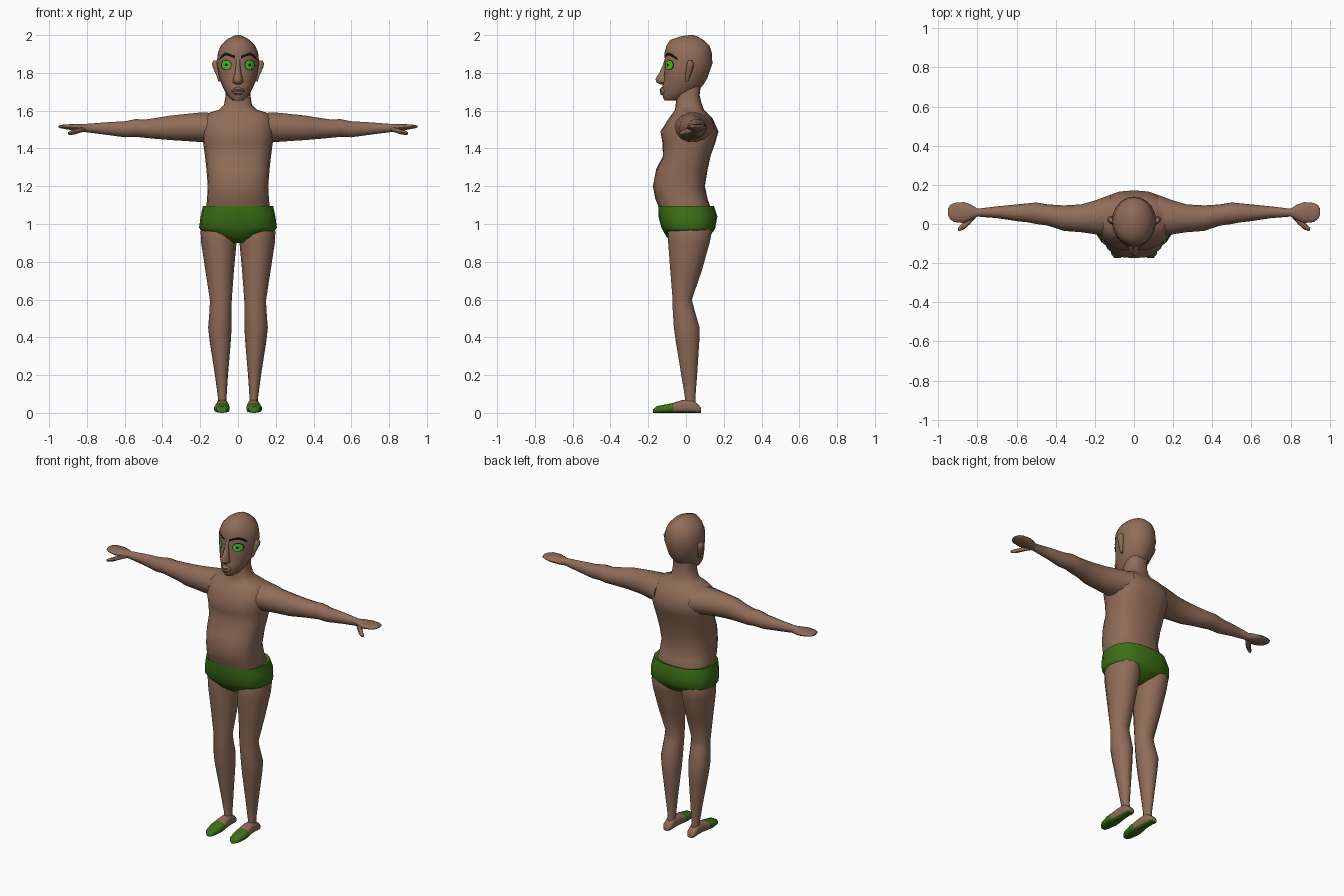
import bpy, math
from mathutils import Vector
from mathutils.bvhtree import BVHTree


def material(name, rgb):
    m = bpy.data.materials.new(name)
    m.diffuse_color = (*rgb, 1)
    return m


SKIN = material("skin", (0.28, 0.15, 0.098))
CLOTH = material("green cloth", (0.045, 0.16, 0.008))
IRIS = material("bright green", (0.08, 0.55, 0.015))
BLACK = material("black", (0.006, 0.006, 0.006))


def make(name, verts, faces, mats, mirror=False, angle=50):
    me = bpy.data.meshes.new(name)
    me.from_pydata(verts, [], faces)
    for m in mats:
        me.materials.append(m)
    me.shade_smooth()
    me.set_sharp_from_angle(angle=math.radians(angle))
    ob = bpy.data.objects.new(name, me)
    bpy.context.collection.objects.link(ob)
    if mirror:
        ob.modifiers.new("mirror", 'MIRROR').use_mirror_merge = False
    return ob


# Each ring: position on the axis, then low/high extents on the other two axes
AXES = {'z': (lambda t, a, b: (a, b, t)),
        'x': (lambda t, a, b: (t, a, b)),
        'y': (lambda t, a, b: (b, t, a))}


def loft(name, axis, rings, mats=(SKIN,), n=16, power=2.0, mirror=False, angle=50):
    verts, faces = [], []
    for t, a0, a1, b0, b1 in rings:
        for i in range(n):
            w = math.tau * i / n
            c, s = math.cos(w), math.sin(w)
            u = math.copysign(abs(c) ** (2 / power), c)
            v = math.copysign(abs(s) ** (2 / power), s)
            verts.append(AXES[axis](t, (a0 + a1) / 2 + u * (a1 - a0) / 2,
                                    (b0 + b1) / 2 + v * (b1 - b0) / 2))
    for r in range(len(rings) - 1):
        for i in range(n):
            j = (i + 1) % n
            faces.append((r * n + i, r * n + j, (r + 1) * n + j, (r + 1) * n + i))
    faces.append(tuple(reversed(range(n))))
    faces.append(tuple(range((len(rings) - 1) * n, len(rings) * n)))
    return make(name, verts, faces, mats, mirror, angle)


def column(name, rows, **kw):
    """Upright centred loft from rows of (z, half width, front, back)."""
    return loft(name, 'z', [(z, -w, w, f, b) for z, w, f, b in rows], **kw)


# Torso and neck
column("torso", [
    (1.00, .170, -.120, .130), (1.09, .168, -.143, .130), (1.13, .164, -.162, .115),
    (1.20, .160, -.175, .100), (1.29, .167, -.158, .115), (1.36, .175, -.122, .130),
    (1.43, .184, -.125, .155), (1.49, .190, -.135, .172), (1.56, .185, -.090, .140),
    (1.59, .150, -.068, .110), (1.605, .10, -.058, .095), (1.63, .074, -.055, .085),
    (1.68, .066, -.050, .072), (1.75, .062, -.040, .080)], n=20, power=2.5)

# Briefs, tucking in between the legs
column("briefs", [
    (1.085, .160, -.130, .120), (1.095, .186, -.147, .148), (1.04, .198, -.146, .166),
    (0.98, .206, -.130, .155), (0.965, .195, -.122, .148), (0.93, .100, -.102, .120),
    (0.90, .030, -.060, .060)], mats=(CLOTH,), n=20, power=2.5)

# Legs
loft("leg", 'z', [
    (1.00, .02, .185, -.090, .130), (0.96, .005, .198, -.100, .140),
    (0.90, .008, .195, -.097, .128), (0.75, .022, .172, -.085, .085),
    (0.60, .033, .149, -.072, .032), (0.55, .034, .150, -.072, .045),
    (0.45, .034, .158, -.066, .074), (0.38, .038, .150, -.056, .072),
    (0.20, .053, .122, -.026, .060), (0.08, .061, .106, -.006, .050),
    (0.03, .058, .108, -.010, .055)], n=14, mirror=True)

# Feet in slippers: toe cap and sole are cloth, the rest is skin
foot = loft("foot", 'y', [
    (y, z0, z1, x0, x1) for y, x0, x1, z0, z1 in [
        (-.175, .068, .100, 0, .018), (-.155, .053, .116, 0, .036),
        (-.10, .043, .127, 0, .046), (-.065, .045, .123, 0, .054),
        (-.02, .051, .115, 0, .068), (.03, .055, .112, 0, .072),
        (.065, .056, .112, 0, .045), (.08, .066, .104, 0, .025)]],
    mats=(SKIN, CLOTH), n=14, power=2.8, mirror=True)
for p in foot.data.polygons:
    p.material_index = int(p.center.y < -.066 or p.center.z < .012)

# Arms with mitten-like hands
loft("arm", 'x', [
    (.12, -.070, .150, 1.435, 1.590), (.20, -.052, .120, 1.432, 1.592),
    (.27, -.042, .100, 1.437, 1.585), (.36, -.035, .095, 1.443, 1.575),
    (.44, -.008, .100, 1.450, 1.562), (.50, 0, .110, 1.456, 1.553),
    (.54, .008, .106, 1.460, 1.557), (.60, .015, .100, 1.458, 1.545),
    (.70, .030, .090, 1.472, 1.539), (.80, .038, .078, 1.485, 1.531),
    (.83, .022, .098, 1.488, 1.531), (.87, .005, .112, 1.494, 1.530),
    (.92, .010, .108, 1.503, 1.527), (.94, .025, .097, 1.507, 1.524),
    (.95, .045, .080, 1.511, 1.520)], n=14, mirror=True)
loft("thumb", 'x', [
    (.81, .030, .060, 1.490, 1.515), (.84, -.002, .045, 1.482, 1.510),
    (.865, -.025, .015, 1.474, 1.502), (.89, -.036, -.010, 1.471, 1.492),
    (.90, -.034, -.020, 1.474, 1.486)], n=8, mirror=True)

# Head
head = column("head", [
    (1.655, .028, -.115, -.040), (1.667, .045, -.121, .000), (1.70, .068, -.129, .055),
    (1.735, .085, -.124, .090), (1.77, .098, -.118, .112), (1.85, .113, -.112, .140),
    (1.91, .106, -.113, .136), (1.945, .090, -.103, .124), (1.975, .062, -.083, .092),
    (1.993, .030, -.030, .060), (2.00, .010, .015, .040)], n=20)
column("nose", [
    (1.738, .012, -.135, -.10), (1.750, .028, -.158, -.09), (1.768, .026, -.164, -.09),
    (1.80, .017, -.143, -.09), (1.84, .012, -.124, -.09), (1.875, .014, -.113, -.09)], n=10)
lips = column("lips", [
    (1.682, .014, -.130, -.10), (1.694, .030, -.139, -.10), (1.704, .034, -.135, -.10),
    (1.713, .030, -.140, -.10), (1.724, .012, -.130, -.10)], n=12)
loft("ear", 'z', [
    (1.755, .090, .104, -.004, .012), (1.79, .098, .116, -.004, .026),
    (1.83, .100, .134, .000, .040), (1.85, .100, .138, .004, .042),
    (1.865, .102, .130, .010, .034)], n=10, mirror=True)


# Thin plates laid on the face; columns are (x, low z, high z)
def plate(name, cols, target, mat, lift, mirror=True):
    tree = BVHTree.FromPolygons([v.co for v in target.data.vertices],
                                [p.vertices[:] for p in target.data.polygons])
    verts, faces, rows = [], [], 4
    for x, lo, hi in cols:
        for k in range(rows):
            z = lo + (hi - lo) * k / (rows - 1)
            hit = tree.ray_cast(Vector((x, -1, z)), Vector((0, 1, 0)))[0]
            verts.append((x, (hit.y if hit else -.09) - lift, z))
    for c in range(len(cols) - 1):
        for k in range(rows - 1):
            i = c * rows + k
            faces.append((i, i + rows, i + rows + 1, i + 1))
    return make(name, verts, faces, (mat,), mirror)


def disc(cx, cz, r, n=10):
    return [(cx - r * math.cos(math.pi * i / n),
             cz - r * math.sin(math.pi * i / n) - 1e-4,
             cz + r * math.sin(math.pi * i / n) + 1e-4) for i in range(n + 1)]


plate("eye_outline", disc(.062, 1.842, .028), head, BLACK, .002)
plate("iris", disc(.062, 1.842, .024), head, IRIS, .004)
plate("pupil", disc(.062, 1.842, .007), head, BLACK, .006)
plate("eyebrow", [(.016, 1.876, 1.892), (.032, 1.882, 1.896), (.050, 1.890, 1.904),
                  (.066, 1.892, 1.908), (.084, 1.882, 1.898), (.098, 1.868, 1.878)],
      head, BLACK, .004)
plate("mouth_line", [(x, 1.7025, 1.7055) for x in (-.03, -.015, 0, .015, .03)],
      lips, BLACK, .002, mirror=False)
